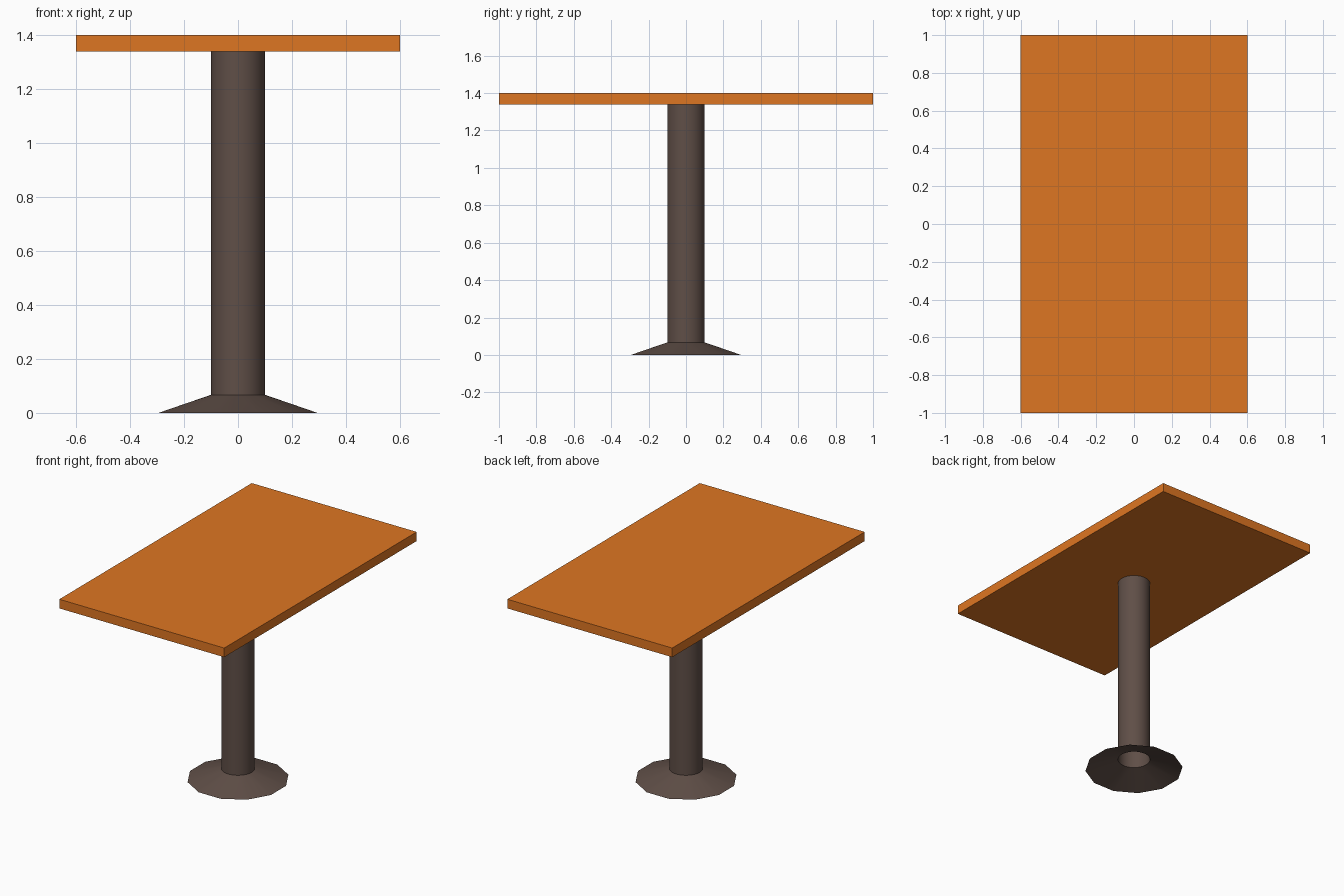
import bpy, bmesh, math

if "Cube" in bpy.data.objects:
    bpy.data.objects.remove(bpy.data.objects["Cube"])

def material(name, color):
    m = bpy.data.materials.new(name)
    m.diffuse_color = (*color, 1)
    m.use_nodes = True
    m.node_tree.nodes["Principled BSDF"].inputs["Base Color"].default_value = m.diffuse_color
    return m

ORANGE = material("orange_top", (0.73, 0.18, 0.016))
BROWN = material("dark_brown", (0.115, 0.077, 0.063))

TOP_Z, THICK = 1.40, 0.06
COLUMN_R, BASE_R, BASE_H = 0.10, 0.305, 0.067

def finish(name, bm, mat):
    mesh = bpy.data.meshes.new(name)
    bm.to_mesh(mesh)
    bm.free()
    mesh.materials.append(mat)
    ob = bpy.data.objects.new(name, mesh)
    bpy.context.collection.objects.link(ob)
    return ob

def ring(bm, radius, z, sides, turn=0.0):
    vs = [bm.verts.new((radius * math.cos(turn + math.tau * i / sides),
                        radius * math.sin(turn + math.tau * i / sides), z))
          for i in range(sides)]
    return [bm.edges.new((vs[i], vs[(i + 1) % sides])) for i in range(sides)]

def smooth(ob):
    bpy.ops.object.select_all(action='DESELECT')
    ob.select_set(True)
    bpy.context.view_layer.objects.active = ob
    bpy.ops.object.shade_smooth_by_angle(angle=math.radians(30))

def open_skirt(name, low, high):
    # open shell joining two rings, normals facing outward
    bm = bmesh.new()
    edges = ring(bm, *low) + ring(bm, *high)
    bmesh.ops.bridge_loops(bm, edges=edges)
    bm.normal_update()
    flip = [f for f in bm.faces if f.normal.dot(f.calc_center_median()) < 0]
    bmesh.ops.reverse_faces(bm, faces=flip)
    ob = finish(name, bm, BROWN)
    smooth(ob)
    return ob

# table top slab
bm = bmesh.new()
bmesh.ops.create_cube(bm, size=1)
bmesh.ops.scale(bm, vec=(1.2, 2.0, THICK), verts=bm.verts)
bmesh.ops.translate(bm, vec=(0, 0, TOP_Z - THICK / 2), verts=bm.verts)
finish("table_top", bm, ORANGE)

# round hollow column, open at the bottom
open_skirt("column", (COLUMN_R, BASE_H, 36), (COLUMN_R, TOP_Z - THICK, 36))

# flared, hollow twelve-sided foot
open_skirt("base_flare", (BASE_R, 0, 12, math.radians(15)),
           (COLUMN_R, BASE_H, 36, 0))
